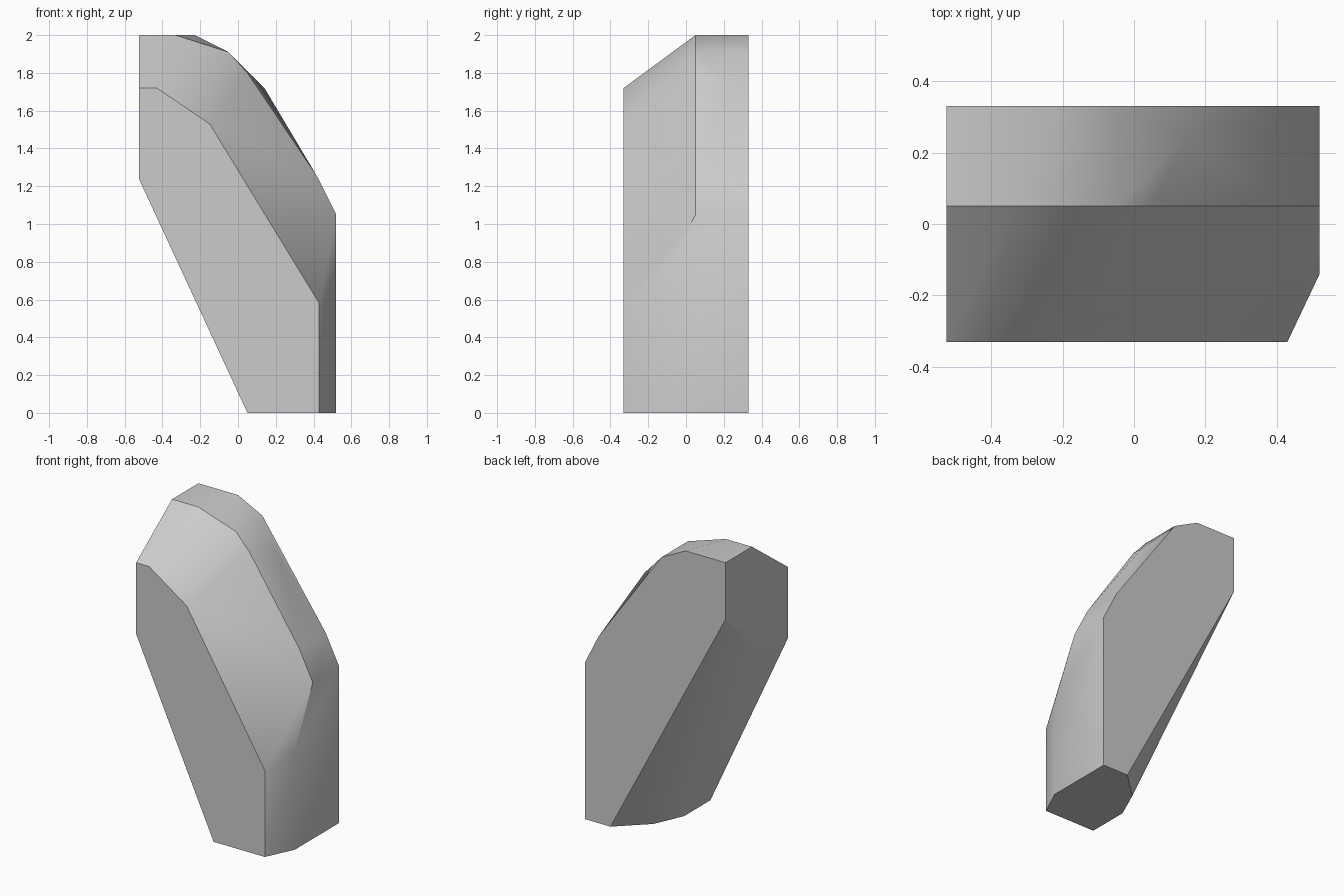
import bpy, bmesh, math

cube = bpy.data.objects.get("Cube")
if cube:
    bpy.data.objects.remove(cube, do_unlink=True)

# Plain grey stone
grey = bpy.data.materials.new("plain_grey")
grey.use_nodes = True
colour = (0.6, 0.6, 0.6, 1)
grey.diffuse_color = colour
grey.node_tree.nodes["Principled BSDF"].inputs["Base Color"].default_value = colour

LEFT, RIGHT = -0.525, 0.52
FRONT, RIDGE, BACK = -0.33, 0.05, 0.33

# Upright outlines (x, z) at each depth
sections = {
    FRONT: [(LEFT, 1.24), (LEFT, 1.72), (-0.43, 1.72), (-0.15, 1.53),
            (0.43, 0.58), (0.43, 0), (0.05, 0)],
    RIDGE: [(LEFT, 2), (-0.33, 2), (-0.05, 1.91), (0.05, 1.8),
            (0.42, 1.25), (RIGHT, 1.05)],
    BACK: [(LEFT, 1.62), (LEFT, 2), (-0.23, 2), (-0.05, 1.91),
           (0.42, 1.25), (RIGHT, 1.05), (RIGHT, 0), (0.33, 0)],
}
points = [(x, y, z) for y, outline in sections.items() for x, z in outline]

# Chamfered front edge, shoulder bump and rounded underside
points += [(RIGHT, -0.14, 0), (RIGHT, -0.14, 0.66), (0.14, 0.24, 1.72),
           (LEFT, -0.07, 1.24), (0.05, -0.05, 0), (0.14, 0.15, 0)]

# Shrink-wrap the sections into one faceted block
bm = bmesh.new()
for p in points:
    bm.verts.new(p)
bmesh.ops.convex_hull(bm, input=bm.verts)
bmesh.ops.delete(bm, geom=[v for v in bm.verts if not v.link_faces], context='VERTS')
bmesh.ops.dissolve_limit(bm, angle_limit=math.radians(0.5),
                         verts=bm.verts, edges=bm.edges)
bmesh.ops.recalc_face_normals(bm, faces=bm.faces)
mesh = bpy.data.meshes.new("leaning_block")
bm.to_mesh(mesh)
bm.free()
mesh.materials.append(grey)

block = bpy.data.objects.new("leaning_block", mesh)
bpy.context.collection.objects.link(block)
bpy.ops.object.select_all(action='DESELECT')
block.select_set(True)
bpy.context.view_layer.objects.active = block
bpy.ops.object.shade_smooth_by_angle(angle=math.radians(30))
